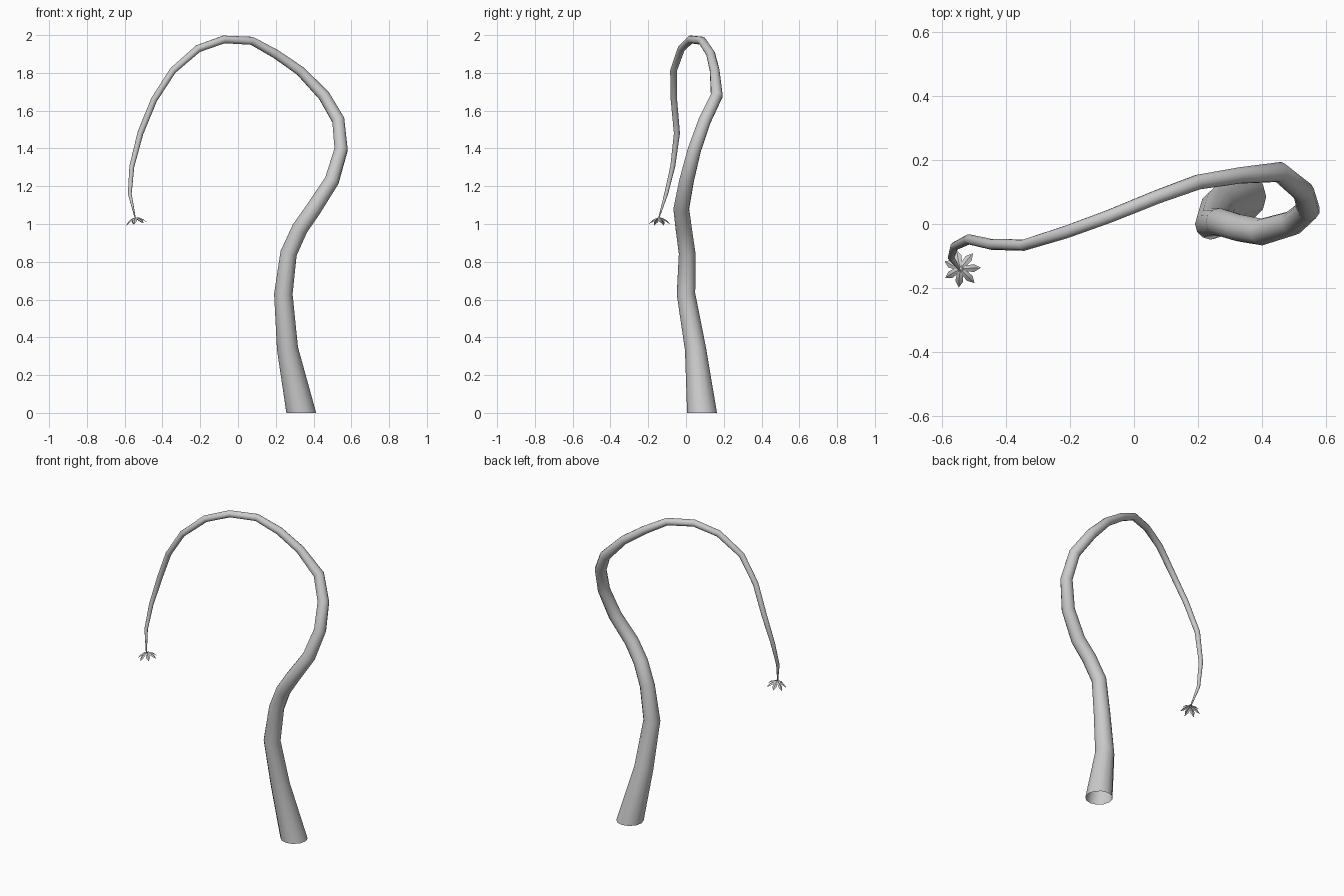
import bpy, bmesh, math
from mathutils import Vector, Matrix

if "Cube" in bpy.data.objects:
    bpy.data.objects.remove(bpy.data.objects["Cube"])

# Stem path: x, y, z, radius
PATH = [
    (.335, .085, 0, .079), (.262, .05, .34, .056), (.24, 0, .63, .049),
    (.268, .006, .845, .044), (.327, -.012, .975, .043), (.40, -.025, 1.08, .042),
    (.497, .003, 1.23, .039), (.546, .045, 1.395, .036), (.531, .10, 1.55, .034),
    (.455, .163, 1.68, .032), (.33, .152, 1.81, .026), (.20, .131, 1.90, .024),
    (.073, .085, 1.97, .022), (-.075, .025, 1.977, .021), (-.212, -.025, 1.928, .020),
    (-.345, -.066, 1.812, .018), (-.445, -.064, 1.657, .017), (-.517, -.048, 1.48, .016),
    (-.562, -.07, 1.305, .013), (-.573, -.105, 1.16, .010), (-.545, -.143, 1.035, .003),
]
SIDES = 12


def finish(name, bm):
    bmesh.ops.recalc_face_normals(bm, faces=bm.faces)
    me = bpy.data.meshes.new(name)
    bm.to_mesh(me)
    bm.free()
    ob = bpy.data.objects.new(name, me)
    bpy.context.collection.objects.link(ob)
    return ob


def shade_smooth(ob, degrees):
    bpy.ops.object.select_all(action='DESELECT')
    ob.select_set(True)
    bpy.context.view_layer.objects.active = ob
    bpy.ops.object.shade_smooth_by_angle(angle=math.radians(degrees))


def build_stem():
    bm = bmesh.new()
    pts = [Vector(p[:3]) for p in PATH]
    last = len(pts) - 1
    side, rings = Vector((1, 0, 0)), []
    for i, c in enumerate(pts):
        before = (c - pts[max(i - 1, 0)]).normalized()
        after = (pts[min(i + 1, last)] - c).normalized()
        t = Vector((0, 0, 1)) if i == 0 else (before + after).normalized()
        # carry the side vector along the path so the tube does not twist
        side = (side - t * side.dot(t)).normalized()
        up = t.cross(side)
        rings.append([bm.verts.new(c + PATH[i][3] * (side * math.cos(a) + up * math.sin(a)))
                      for a in (math.tau * k / SIDES for k in range(SIDES))])
    for lo, hi in zip(rings, rings[1:]):
        for k in range(SIDES):
            n = (k + 1) % SIDES
            bm.faces.new((lo[k], lo[n], hi[n], hi[k]))
    return finish("hanging_stem", bm)


# Petal outline: distance, half width, midrib height, edge height
PETAL = [(.004, .003, .002, 0), (.022, .010, -.002, -.007),
         (.040, .012, -.012, -.017), (.060, 0, -.033, -.033)]


def build_flower():
    bm = bmesh.new()
    for k in range(7):
        turn = Matrix.Rotation(math.radians(3 + k * 360 / 7), 4, 'Z')
        rows = [[bm.verts.new(turn @ Vector(v)) for v in
                 ((d, w, edge), (d, 0, mid), (d, -w, edge))]
                for d, w, mid, edge in PETAL[:-1]]
        tip = bm.verts.new(turn @ Vector((PETAL[-1][0], 0, PETAL[-1][2])))
        for a, b in zip(rows, rows[1:]):
            for j in range(2):
                bm.faces.new((a[j], b[j], b[j + 1], a[j + 1]))
        for j in range(2):
            bm.faces.new((rows[-1][j], tip, rows[-1][j + 1]))
    ob = finish("flower", bm)
    ob.location = (-.543, -.14, 1.032)
    ob.rotation_euler = (0, math.radians(-8), 0)
    return ob


shade_smooth(build_stem(), 60)
shade_smooth(build_flower(), 30)
